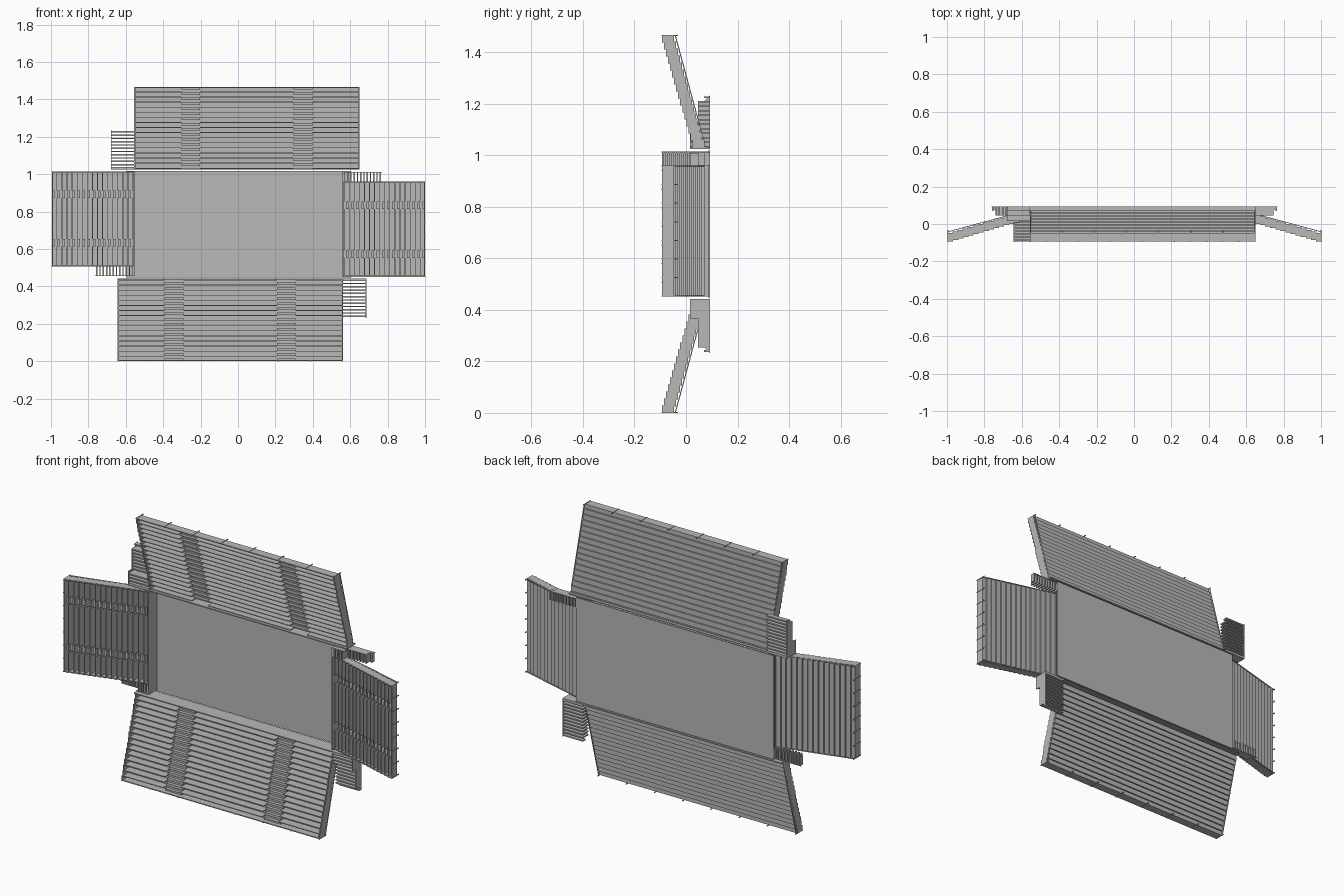
import bpy, bmesh
from math import radians
from mathutils import Matrix, Vector

if "Cube" in bpy.data.objects:
    bpy.data.objects.remove(bpy.data.objects["Cube"])

grey = bpy.data.materials.new("concrete grey")
grey.use_nodes = True
grey.diffuse_color = (0.48, 0.48, 0.48, 1)
grey.node_tree.nodes["Principled BSDF"].inputs["Base Color"].default_value = (0.48, 0.48, 0.48, 1)

CENTRE = Vector((0.003, 0, 0.733))
ROWS, RISE = 16, 0.0079
PITCH = 0.435 / ROWS
FRONT, BACK = 0.015, 0.094


def box(bm, u, y, v):
    """Box from (low, high) ranges along the stand, in depth and outward."""
    size = [r[1] - r[0] for r in (u, y, v)]
    mid = [(r[0] + r[1]) / 2 for r in (u, y, v)]
    bmesh.ops.create_cube(bm, size=1, matrix=Matrix.Translation(mid) @ Matrix.Diagonal((*size, 1)))


def prism(bm, profile, u0, u1):
    """Depth/outward profile extruded along the stand."""
    face = bm.faces.new([bm.verts.new((u0, y, v)) for y, v in profile])
    ext = bmesh.ops.extrude_face_region(bm, geom=[face])
    moved = [g for g in ext["geom"] if isinstance(g, bmesh.types.BMVert)]
    bmesh.ops.translate(bm, verts=moved, vec=(u1 - u0, 0, 0))


def finish(bm, name, turn=0):
    bmesh.ops.recalc_face_normals(bm, faces=bm.faces)
    bm.transform(Matrix.Translation(CENTRE) @ Matrix.Rotation(radians(-90 * turn), 4, 'Y'))
    mesh = bpy.data.meshes.new(name)
    bm.to_mesh(mesh)
    bm.free()
    mesh.materials.append(grey)
    bpy.context.collection.objects.link(bpy.data.objects.new(name, mesh))


def depth(row):
    return 0.071 - RISE * row


def stand(name, turn, u0, u1, v0, aisles, annex):
    # seating rows: treads, and upright seat backs interrupted by aisles
    seats, steps, ends = bmesh.new(), bmesh.new(), bmesh.new()
    cuts = [u0] + [c for a in aisles for c in a] + [u1]
    for i in range(ROWS):
        b, v = depth(i), v0 + PITCH * i
        box(seats, (u0, u1), (b - 0.004, b), (v, v + PITCH))
        box(seats, (u0, u1), (b - 0.004, b + RISE), (v, v + 0.004))
        for a, c in zip(cuts[::2], cuts[1::2]):
            box(seats, (a, c), (b - 0.042, b - 0.004), (v, v + 0.004))
        for a, c in aisles:
            box(steps, (a, c), (b - 0.022, b - 0.004), (v + PITCH / 2, v + PITCH))
        # stepped end walls
        for u in (u0, u1 - 0.006):
            box(ends, (u, u + 0.006), (b - 0.046, b), (v, v + PITCH))
    # straight raking bars behind the end walls
    for u in (u0, u1 - 0.004):
        top, low = depth(ROWS - 1), depth(1)
        prism(ends, [(low + 0.004, v0 + PITCH), (low + 0.008, v0 + PITCH),
                     (top + 0.008, v0 + PITCH * ROWS), (top + 0.004, v0 + PITCH * ROWS)], u, u + 0.004)
    finish(seats, name + "_seat_rows", turn)
    finish(steps, name + "_aisle_steps", turn)
    finish(ends, name + "_end_walls", turn)

    # rim along the outer edge with short posts
    rim = bmesh.new()
    outer = v0 + PITCH * ROWS
    box(rim, (u0, u1), (-0.094, depth(ROWS - 1)), (outer - 0.005, outer))
    for i in range(8):
        u = u0 + (u1 - u0 - 0.004) * i / 7
        box(rim, (u, u + 0.004), (-0.096, -0.032), (outer - 0.002, outer + 0.002))
    finish(rim, name + "_rim_posts", turn)

    # wall facing the pitch
    wall = bmesh.new()
    box(wall, (u0 - annex, u1), (FRONT, BACK), (v0 - 0.006, v0))
    finish(wall, name + "_pitch_wall", turn)

    # slatted annex beside the stand
    slats = bmesh.new()
    for i in range(12):
        v = v0 + 0.0175 * i
        near = FRONT if i < 4 else 0.046
        if i == 11:
            near = 0.07
        box(slats, (u0 - annex, u0), (near, BACK), (v, v + 0.007))
    prism(slats, [(FRONT, v0), (BACK, v0), (BACK, v0 + 0.205), (0.07, v0 + 0.18),
                  (0.046, v0 + 0.18), (0.046, v0 + 0.07), (FRONT, v0 + 0.07)],
          u0 - annex, u0 - annex + 0.003)
    finish(slats, name + "_annex", turn)


long_aisles = [(-0.305, -0.205), (0.295, 0.395)]
short_aisles = [(-0.12, -0.08), (0.14, 0.18)]
for name, turn in (("upper_stand", 0), ("lower_stand", 2)):
    stand(name, turn, -0.558, 0.646, 0.297, long_aisles, 0.125)
for name, turn in (("right_stand", 1), ("left_stand", 3)):
    stand(name, turn, -0.228, 0.282, 0.562, short_aisles, 0.05)

# flat pitch
pitch = bmesh.new()
box(pitch, (-0.6, 0.6), (0.086, BACK), (-0.285, 0.285))
finish(pitch, "pitch")
